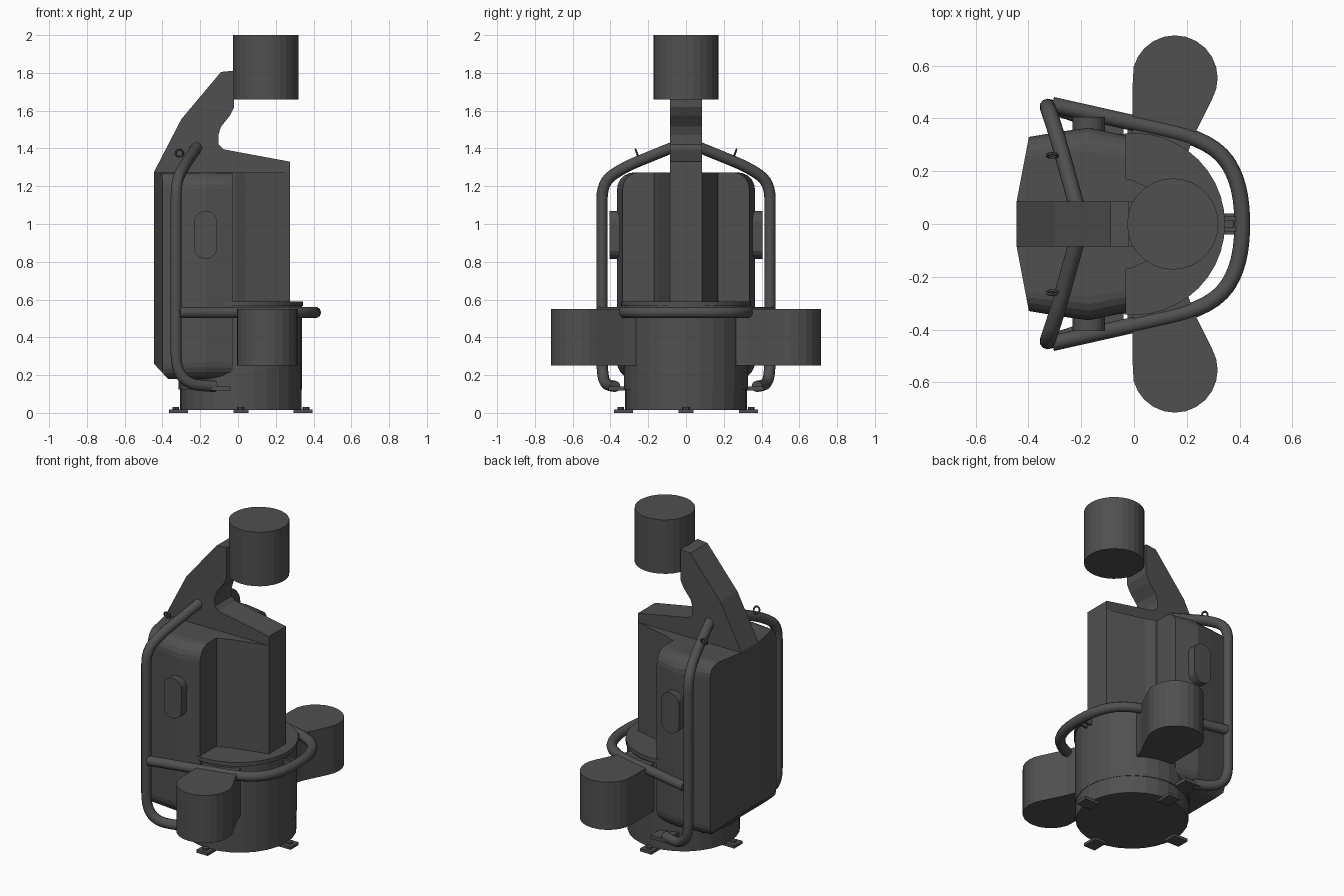
import bpy, bmesh, math
from mathutils import Vector

if "Cube" in bpy.data.objects:
    bpy.data.objects.remove(bpy.data.objects["Cube"])

dark = bpy.data.materials.new("dark_grey")
dark.diffuse_color = (0.08, 0.08, 0.08, 1)
dark.use_nodes = True
dark.node_tree.nodes["Principled BSDF"].inputs["Base Color"].default_value = dark.diffuse_color


def finish(bm, name, smooth=False):
    bmesh.ops.recalc_face_normals(bm, faces=bm.faces)
    me = bpy.data.meshes.new(name)
    bm.to_mesh(me)
    bm.free()
    ob = bpy.data.objects.new(name, me)
    bpy.context.collection.objects.link(ob)
    me.materials.append(dark)
    if smooth:
        me.shade_smooth()
    return ob


def extrude(name, pts, direction):
    """Extrude a planar 3D outline along a vector."""
    bm = bmesh.new()
    face = bm.faces.new([bm.verts.new(p) for p in pts])
    new = bmesh.ops.extrude_face_region(bm, geom=[face])["geom"]
    bmesh.ops.translate(bm, vec=direction,
                        verts=[v for v in new if isinstance(v, bmesh.types.BMVert)])
    return finish(bm, name)


def cylinder(name, x, r, z0, z1, sides=28):
    ring = [(x + r * math.cos(2 * math.pi * i / sides),
             r * math.sin(2 * math.pi * i / sides), z0) for i in range(sides)]
    return extrude(name, ring, (0, 0, z1 - z0))


def box(name, x0, x1, y0, y1, z0, z1):
    return extrude(name, [(x0, y0, z0), (x1, y0, z0), (x1, y1, z0), (x0, y1, z0)],
                   (0, 0, z1 - z0))


def tube(name, pts, radius, fillet, steps=6):
    """Round bar through points, with its corners rounded off."""
    pts = [Vector(p) for p in pts]
    path = [pts[0]]
    for a, b, c in zip(pts, pts[1:], pts[2:]):
        p = b + (a - b).normalized() * min(fillet, (a - b).length * 0.48)
        q = b + (c - b).normalized() * min(fillet, (c - b).length * 0.48)
        for i in range(steps + 1):
            t = i / steps
            path.append(p * (1 - t) ** 2 + b * 2 * t * (1 - t) + q * t * t)
    path.append(pts[-1])
    cu = bpy.data.curves.new(name, "CURVE")
    cu.dimensions = "3D"
    cu.bevel_depth = radius
    cu.bevel_resolution = 3
    cu.use_fill_caps = True
    sp = cu.splines.new("POLY")
    sp.points.add(len(path) - 1)
    for s, p in zip(sp.points, path):
        s.co = (*p, 1)
    ob = bpy.data.objects.new(name, cu)
    bpy.context.collection.objects.link(ob)
    bpy.ops.object.select_all(action="DESELECT")
    ob.select_set(True)
    bpy.context.view_layer.objects.active = ob
    bpy.ops.object.convert(target="MESH")
    ob = bpy.context.object
    ob.data.materials.clear()
    ob.data.materials.append(dark)
    bpy.ops.object.shade_smooth_by_angle(angle=math.radians(50))


# Base drum, rim and four feet
cylinder("base_lower", 0.015, 0.322, 0.015, 0.125)
cylinder("base_drum", 0.012, 0.327, 0.125, 0.565)
cylinder("base_rim", 0.0, 0.345, 0.565, 0.59, 40)
for i in range(4):
    foot = box("foot_%d" % i, 0.28, 0.38, -0.04, 0.04, 0.0, 0.018)
    foot.location.x = 0.015
    foot.rotation_euler.z = i * math.pi / 2
    bolt = cylinder("foot_bolt_%d" % i, 0.345, 0.018, 0.018, 0.03, 8)
    bolt.location.x = 0.015
    bolt.rotation_euler.z = i * math.pi / 2


# Main housing: rounded sections lofted along x
def section(x, w, z0, z1, r):
    ring = []
    for cy, cz, a0 in ((w - r, z1 - r, 0), (r - w, z1 - r, 90),
                       (r - w, z0 + r, 180), (w - r, z0 + r, 270)):
        for k in range(6):
            a = math.radians(a0 + k * 18)
            ring.append((x, cy + r * math.cos(a), cz + r * math.sin(a)))
    return ring


bm = bmesh.new()
rings = [[bm.verts.new(p) for p in section(x, w, 0.18, 1.273, r)]
         for x, w, r in ((-0.445, 0.322, 0.07), (-0.28, 0.35, 0.085),
                         (-0.17, 0.365, 0.09), (-0.03, 0.335, 0.085))]
for a, b in zip(rings, rings[1:]):
    for i in range(len(a)):
        j = (i + 1) % len(a)
        bm.faces.new((a[i], a[j], b[j], b[i]))
bm.faces.new(rings[0])
bm.faces.new(rings[-1])
# Angled back panels and chamfered lower back edge
for co, no in (((-0.445, 0.085, 0), (-1, 0.19, 0)), ((-0.445, -0.085, 0), (-1, -0.19, 0)),
               ((-0.445, 0, 0.26), (-0.75, 0, -0.7))):
    cut = bmesh.ops.bisect_plane(bm, geom=bm.verts[:] + bm.edges[:] + bm.faces[:],
                                 plane_co=co, plane_no=no, clear_outer=True)["geom_cut"]
    bmesh.ops.holes_fill(bm, edges=[e for e in cut if isinstance(e, bmesh.types.BMEdge)])
finish(bm, "housing")

# Tapered front column
half = [(-0.25, 0.17), (-0.015, 0.17), (0.04, 0.145), (0.275, 0.085)]
plan = half + [(x, -y) for x, y in reversed(half)]
extrude("front_column", [(x, y, 0.5) for x, y in plan], (0, 0, 0.773))

# Swan-neck arm with sloping front roof
arm = [(-0.445, 1.2), (-0.445, 1.275), (-0.30, 1.555), (-0.09, 1.805), (-0.02, 1.812),
       (-0.02, 1.62), (-0.042, 1.575), (-0.09, 1.515), (-0.104, 1.47), (-0.102, 1.42),
       (-0.075, 1.395), (0.275, 1.33), (0.275, 1.2)]
extrude("neck_arm", [(x, -0.085, z) for x, z in arm], (0, 0.17, 0))
cylinder("head_drum", 0.147, 0.173, 1.66, 2.0)

# Front guard rail at waist height and its bracket
rail = [(-0.31, 0.452), (0.30, 0.315), (0.41, 0.15)]
tube("guard_rail", [(x, y, 0.532) for x, y in rail] +
     [(x, -y, 0.532) for x, y in reversed(rail)], 0.03, 0.16)
for s in (-1, 1):
    box("rail_bracket", 0.32, 0.40, s * 0.012, s * 0.028, 0.515, 0.55)

# Parts mirrored on both sides
for s, side in ((-1, "right"), (1, "left")):
    # Teardrop pod
    pod = [(-0.005, 0.2), (-0.005, 0.53)]
    pod += [(0.155 + 0.162 * math.cos(math.radians(a)), 0.553 + 0.162 * math.sin(math.radians(a)))
            for a in range(165, -31, -15)]
    pod += [(0.225, 0.33), (0.18, 0.2)]
    extrude("pod_" + side, [(x, s * y, 0.25) for x, y in pod], (0, 0, 0.3))
    # Tall side frame
    tube("side_frame_" + side,
         [(-0.215, s * 0.06, 1.41), (-0.29, s * 0.33, 1.30), (-0.328, s * 0.445, 1.22),
          (-0.328, s * 0.445, 0.23), (-0.26, s * 0.43, 0.15), (-0.12, s * 0.375, 0.14)],
         0.03, 0.09)
    box("frame_bracket_" + side, -0.15, -0.04, s * 0.28, s * 0.41, 0.118, 0.14)
    # Stadium-shaped side pad
    pad = [(-0.172 + 0.062 * math.cos(math.radians(a)),
            (1.008 if a <= 180 else 0.877) + 0.062 * math.sin(math.radians(a)))
           for a in list(range(0, 181, 20)) + list(range(181, 360, 20))]
    extrude("side_pad_" + side, [(x, s * 0.33, z) for x, z in pad], (0, s * 0.075, 0))
    # Lifting eye
    bpy.ops.mesh.primitive_torus_add(major_segments=14, minor_segments=6, major_radius=0.02,
                                     minor_radius=0.006, location=(-0.31, s * 0.26, 1.375),
                                     rotation=(math.radians(90 - s * 20), 0, 0))
    bpy.context.object.name = "lifting_eye_" + side
    bpy.context.object.data.materials.append(dark)
